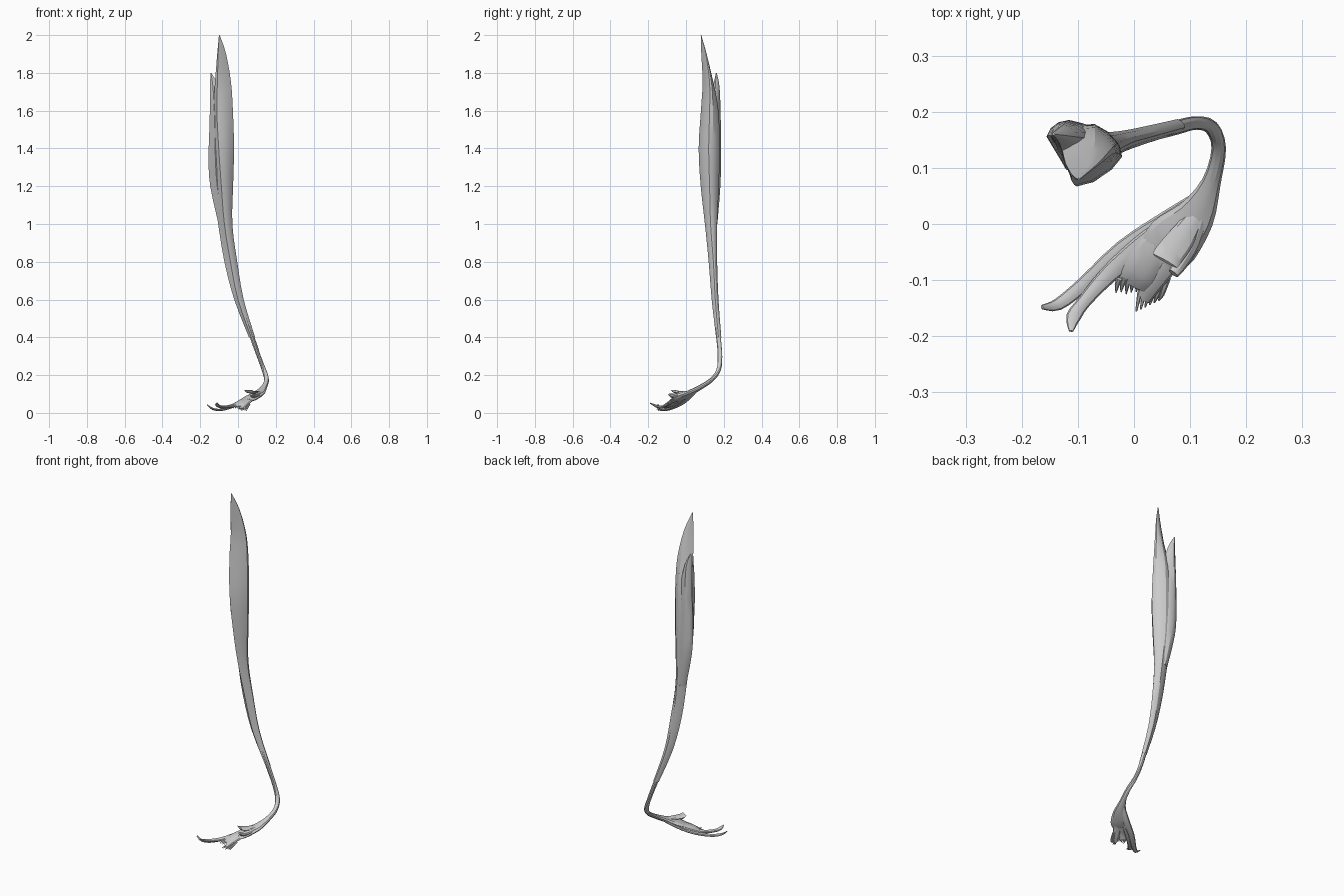
import bpy, bmesh, math, random
from mathutils import Vector

random.seed(4)


def catmull(a, b, c, d, t):
    return 0.5 * (2 * b + (c - a) * t + (2 * a - 5 * b + 4 * c - d) * t * t
                  + (3 * b - a - 3 * c + d) * t ** 3)


def refine(rows, steps):
    """Smoothly resample a list of equal-length number rows."""
    rows = [Vector(r) for r in rows]
    p = [rows[0]] + rows + [rows[-1]]
    out = [catmull(*p[i:i + 4], s / steps)
           for i in range(len(rows) - 1) for s in range(steps)]
    return out + [rows[-1]]


def loft(name, rings):
    bm = bmesh.new()
    vs = [[bm.verts.new(c) for c in ring] for ring in rings]
    n = len(rings[0])
    for r0, r1 in zip(vs, vs[1:]):
        for i in range(n):
            j = (i + 1) % n
            bm.faces.new((r0[i], r0[j], r1[j], r1[i]))
    bm.faces.new(vs[0])
    bm.faces.new(vs[-1])
    bmesh.ops.recalc_face_normals(bm, faces=bm.faces[:])
    mesh = bpy.data.meshes.new(name)
    bm.to_mesh(mesh)
    bm.free()
    ob = bpy.data.objects.new(name, mesh)
    bpy.context.collection.objects.link(ob)
    bpy.context.view_layer.objects.active = ob
    ob.select_set(True)
    bpy.ops.object.shade_smooth_by_angle(angle=math.radians(28))
    ob.select_set(False)
    return ob


def belly(name, rows):
    """Rows: z, then outer, front, inner and back corners as x, y.
    The outer-to-front side stays flat, the others bulge."""
    rings = []
    for r in refine(rows, 3):
        c = [Vector((r[k], r[k + 1], r[0])) for k in (1, 3, 5, 7)]
        ring = []
        for i in range(4):
            a, b, d, e = c[i - 1], c[i], c[(i + 1) % 4], c[(i + 2) % 4]
            for s in range(3):
                t = s / 3
                ring.append(b.lerp(d, t) if i == 0 else catmull(a, b, d, e, t))
        rings.append(ring)
    return loft(name, rings)


def strap(name, rows, steps=3, sides=10):
    """Rows: x, y, z, width, thickness along a path."""
    pts = refine(rows, steps)
    rings = []
    for k, p in enumerate(pts):
        c = Vector(p[:3])
        a = Vector(pts[max(k - 1, 0)][:3])
        b = Vector(pts[min(k + 1, len(pts) - 1)][:3])
        tan = (b - a).normalized()
        side = tan.cross(Vector((0, 0, 1))).normalized()
        up = side.cross(tan)
        rings.append([c + side * math.cos(w) * p[3] / 2 + up * math.sin(w) * p[4] / 2
                      for w in (2 * math.pi * i / sides for i in range(sides))])
    return loft(name, rings)


# Main muscle belly with the tall head
belly("main_belly", [
    (2.00, -.101, .080, -.100, .078, -.097, .079, -.099, .081),
    (1.90, -.110, .087, -.105, .081, -.063, .105, -.080, .108),
    (1.75, -.122, .108, -.109, .088, -.037, .125, -.070, .145),
    (1.60, -.132, .145, -.112, .079, -.027, .125, -.070, .172),
    (1.40, -.145, .150, -.102, .067, -.021, .120, -.070, .178),
    (1.20, -.132, .150, -.088, .078, -.026, .125, -.070, .174),
    (1.00, -.105, .145, -.072, .100, -.030, .130, -.055, .165),
    (0.80, -.072, .145, -.040, .120, -.004, .145, -.030, .165),
    (0.60, -.020, .152, .000, .136, .030, .155, .010, .172),
    (0.40, .058, .172, .070, .159, .091, .172, .078, .187),
])

# Shorter head at the outer back
belly("short_head", [
    (1.80, -.146, .160, -.144, .158, -.141, .160, -.144, .163),
    (1.72, -.148, .157, -.132, .142, -.100, .155, -.125, .178),
    (1.55, -.150, .158, -.124, .110, -.060, .150, -.120, .184),
    (1.35, -.156, .156, -.120, .096, -.050, .150, -.115, .185),
    (1.20, -.147, .156, -.110, .110, -.050, .150, -.105, .182),
    (1.00, -.103, .148, -.080, .120, -.050, .145, -.075, .166),
])

# Tendon curving under the ankle and flattening towards the sole
strap("tendon", [
    (.040, .163, .500, .026, .020), (.075, .172, .400, .026, .024),
    (.110, .180, .300, .024, .022), (.138, .172, .225, .026, .022),
    (.151, .135, .175, .026, .024), (.138, .075, .135, .034, .026),
    (.110, .015, .103, .070, .030), (.070, -.030, .080, .100, .030),
    (.045, -.060, .066, .085, .018),
])

# Slips fanning out over the sole
slips = {
    "outer_slip": [(.125, .055, .120, .020, .015), (.060, .005, .075, .038, .018),
                   (-.020, -.045, .038, .032, .016), (-.090, -.108, .016, .026, .013),
                   (-.135, -.143, .022, .022, .011), (-.164, -.148, .044, .008, .005)],
    "second_slip": [(.090, .020, .095, .030, .020), (.020, -.035, .060, .040, .020),
                    (-.045, -.090, .034, .032, .016), (-.090, -.140, .032, .024, .016),
                    (-.108, -.166, .040, .026, .012), (-.112, -.191, .052, .008, .005)],
    "middle_slip": [(.085, .000, .090, .050, .018), (.035, -.050, .068, .062, .018),
                    (.008, -.088, .050, .062, .014), (-.003, -.108, .034, .060, .010)],
    "inner_slip": [(.100, .000, .095, .040, .020), (.065, -.060, .070, .044, .018),
                   (.035, -.105, .042, .034, .016), (.018, -.135, .022, .022, .010)],
    "upper_slip": [(.115, .020, .108, .030, .020), (.085, -.025, .108, .048, .016),
                   (.062, -.055, .112, .052, .014), (.055, -.066, .120, .050, .006)],
    "edge_slip": [(.125, .030, .112, .024, .022), (.105, -.030, .096, .030, .024),
                  (.083, -.070, .090, .026, .024), (.070, -.088, .098, .020, .012)],
}
for name, rows in slips.items():
    strap(name, rows)

# Frayed fibres at the ends of the middle and inner slips
for i in range(7):
    x = -.030 + i * .009
    end = random.uniform(.012, .024)
    strap("middle_fibre", [(x + .004, -.098, .042, .011, .007),
                           (x, -.108, .034, .009, .006),
                           (x - .002, -.108 - end, .024, .002, .002)], 2, 6)
for i in range(6):
    x = .004 + i * .008
    strap("inner_fibre", [(x + .016, -.095, .046, .012, .008),
                          (x + .006, -.125, .026, .009, .007),
                          (x, -.156 + i * .004, .009 + random.uniform(0, .012), .003, .003)], 2, 6)
